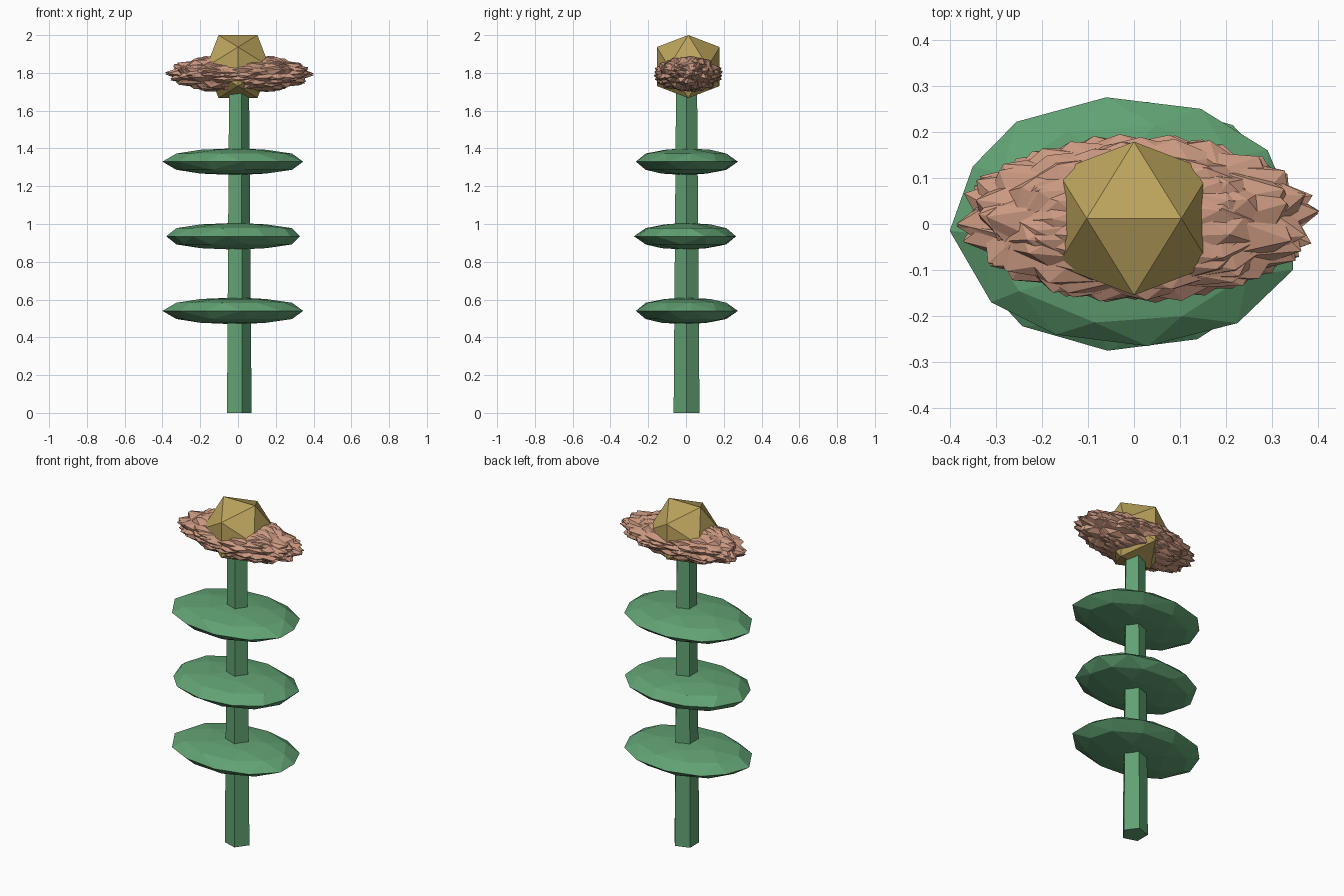
import bpy, bmesh, math, random
from mathutils import Vector, Euler

if "Cube" in bpy.data.objects:
    bpy.data.objects.remove(bpy.data.objects["Cube"])

random.seed(4)


def material(name, rgb):
    m = bpy.data.materials.new(name)
    m.diffuse_color = (*rgb, 1)
    m.use_nodes = True
    m.node_tree.nodes["Principled BSDF"].inputs["Base Color"].default_value = m.diffuse_color
    return m


GREEN = material("leaf_green", (0.12, 0.36, 0.17))
PINK = material("petal_pink", (0.60, 0.32, 0.22))
GOLD = material("centre_gold", (0.50, 0.37, 0.11))


def hull(name, points, loc, mat):
    """Flat-shaded convex solid around the given points."""
    bm = bmesh.new()
    for p in points:
        bm.verts.new(p)
    res = bmesh.ops.convex_hull(bm, input=bm.verts[:])
    loose = [v for v in bm.verts if not v.link_faces]
    bmesh.ops.delete(bm, geom=loose, context='VERTS')
    bmesh.ops.recalc_face_normals(bm, faces=bm.faces[:])
    me = bpy.data.meshes.new(name)
    bm.to_mesh(me)
    bm.free()
    me.materials.append(mat)
    ob = bpy.data.objects.new(name, me)
    ob.location = loc
    bpy.context.collection.objects.link(ob)
    return ob


# Twelve icosahedron corners, with an edge along x at the top
PHI = (1 + 5 ** 0.5) / 2
ICO = [Vector(p) for a in (-1, 1) for b in (-1, 1)
       for p in ((a, 0, b * PHI), (0, a * PHI, b), (a * PHI, b, 0))]

# Stem: tapered five-sided rod
bpy.ops.mesh.primitive_cone_add(vertices=5, radius1=0.072, radius2=0.058, depth=1.8,
                                location=(0, 0.003, 0.9), rotation=(0, 0, -math.pi / 2))
stem = bpy.context.object
stem.name = "stem"
stem.data.materials.append(GREEN)

# Leaves: flat faceted discs, the middle one mirrored
RIM = [(-0.40, -0.015), (-0.35, 0.125), (-0.255, 0.222), (-0.06, 0.275), (0.145, 0.25),
       (0.29, 0.16), (0.345, 0.03), (0.345, -0.1), (0.225, -0.215), (0.03, -0.265),
       (-0.17, -0.24), (-0.31, -0.17)]


def leaf(name, z, sx, sy):
    pts = [(x * sx, y * sy, 0) for x, y in RIM]
    for s in (-1, 1):
        for n, r, h, turn in ((10, 0.81, 0.043, 0.1), (5, 0.48, 0.063, 0.4)):
            for i in range(n):
                a = 2 * math.pi * i / n + turn * s
                pts.append((0.38 * r * math.cos(a) - 0.02, 0.27 * r * math.sin(a), h * s))
        pts.append((-0.01, 0, 0.071 * s))
    hull(name, pts, (0, 0, z), GREEN)


leaf("lower_leaf", 0.54, 1, 1)
leaf("middle_leaf", 0.935, 0.95, -1)
leaf("upper_leaf", 1.33, 1, 1)

# Petals: overlapping turned icosahedra squashed into one spiky oval ruff
R = math.sqrt(1 + PHI * PHI)
for k in range(14):
    turn = Euler((k * 2 * math.pi / 14, 0.55 * (k % 3 - 1) + random.uniform(-0.1, 0.1),
                  random.uniform(-0.3, 0.3)))
    pts = []
    for p in ICO:
        q = p / R
        q.rotate(turn)
        pts.append((q.x * 0.395, q.y * 0.185, q.z * 0.106))
    hull(f"petal_{k + 1}", pts, (0.008, 0.012, 1.795), PINK)

# Flower centre
hull("flower_centre", [p * 0.103 for p in ICO], (0, 0.012, 1.8335), GOLD)
